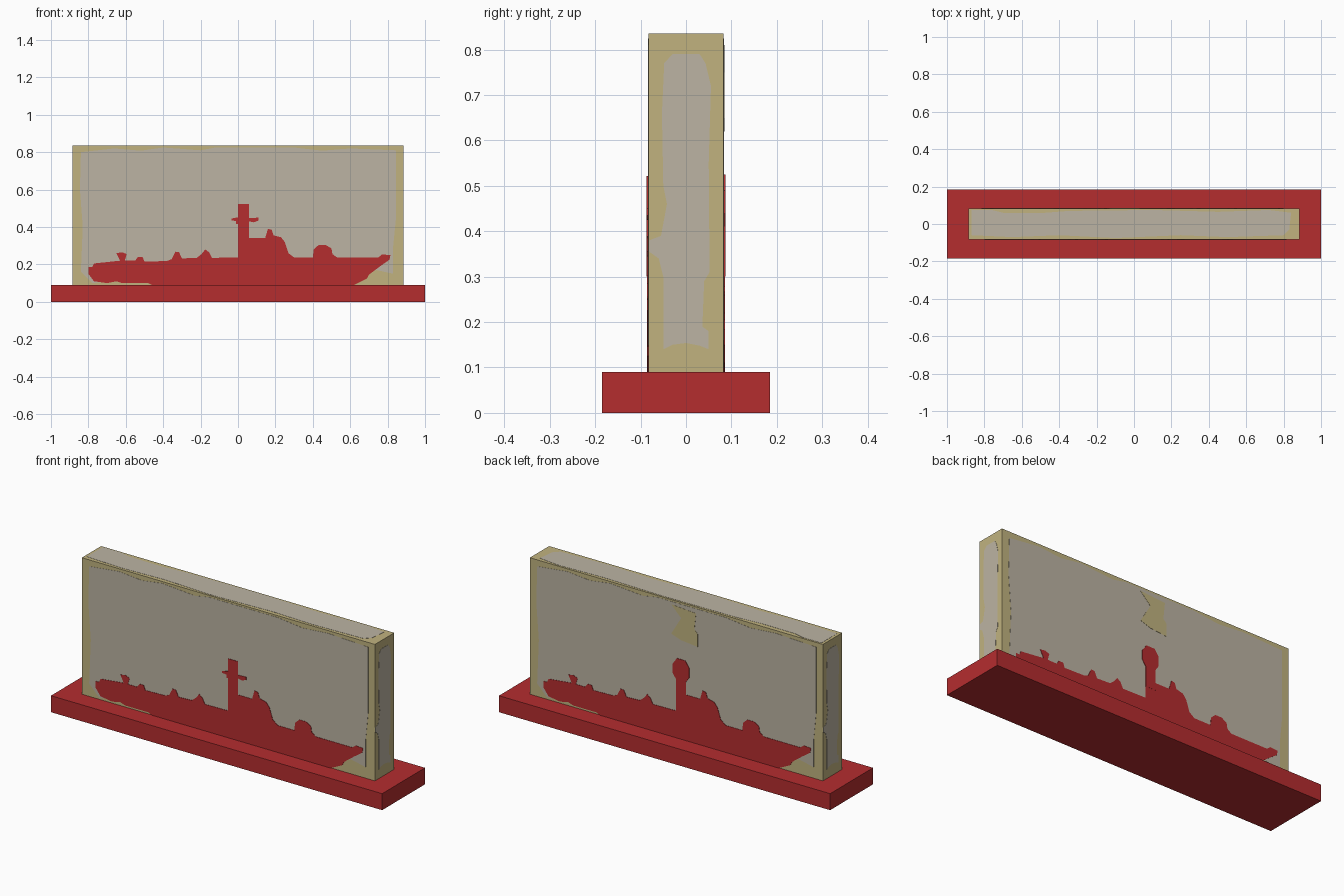
import bpy, bmesh, math
from mathutils import Matrix, Vector


def material(name, rgb):
    m = bpy.data.materials.new(name)
    m.diffuse_color = (*rgb, 1)
    return m


RED = material("red", (0.462, 0.026, 0.028))
TAN = material("tan", (0.533, 0.450, 0.213))
GREY = material("warm grey", (0.503, 0.456, 0.366))


def finish(name, bm, mat):
    bmesh.ops.recalc_face_normals(bm, faces=bm.faces[:])
    me = bpy.data.meshes.new(name)
    bm.to_mesh(me)
    bm.free()
    me.materials.append(mat)
    ob = bpy.data.objects.new(name, me)
    bpy.context.collection.objects.link(ob)
    return ob


def box(name, half_x, half_y, z0, z1, mat):
    bm = bmesh.new()
    bmesh.ops.create_cube(bm, size=1)
    for v in bm.verts:
        v.co = Vector((v.co.x * 2 * half_x, v.co.y * 2 * half_y,
                       z0 + (v.co.z + 0.5) * (z1 - z0)))
    return finish(name, bm, mat)


def plate(name, pts, mat, frame, lift):
    """Thin painted plate: outline in a face's own plane, sunk into the block."""
    bm = bmesh.new()
    face = bm.faces.new([bm.verts.new((u, v, lift)) for u, v in pts])
    ext = bmesh.ops.extrude_face_region(bm, geom=[face])["geom"]
    for g in ext:
        if isinstance(g, bmesh.types.BMVert):
            g.co.z -= lift + 0.002
    bmesh.ops.recalc_face_normals(bm, faces=bm.faces[:])
    bmesh.ops.triangulate(bm, faces=[f for f in bm.faces if len(f.verts) > 4])
    bm.transform(frame)
    return finish(name, bm, mat)


def side(angle, depth):
    """Frame of an upright block face: u across, v up, normal outward."""
    return (Matrix.Rotation(math.radians(angle), 4, 'Z')
            @ Matrix.Translation((0, -depth, 0))
            @ Matrix.Rotation(math.pi / 2, 4, 'X'))


HX, HY, Z0, Z1 = 0.885, 0.083, 0.09, 0.835
FRONT, BACK = side(0, HY), side(180, HY)
RIGHT, LEFT = side(90, HX), side(-90, HX)
TOP = Matrix.Translation((0, 0, Z1))

# Base and display block
box("base", 1.0, 0.185, 0, Z0, RED)
box("display_block", HX, HY, Z0, Z1, TAN)

# Grey fields on the block faces, leaving tan borders
field = [(-0.84, 0.16), (-0.78, 0.10), (-0.60, 0.12), (0.60, 0.12), (0.74, 0.17),
         (0.83, 0.15), (0.83, 0.30), (0.845, 0.45), (0.845, 0.81), (0.60, 0.82),
         (0.45, 0.808), (0.30, 0.825), (-0.12, 0.825), (-0.20, 0.81), (-0.40, 0.825),
         (-0.52, 0.808), (-0.66, 0.82), (-0.84, 0.80), (-0.845, 0.60), (-0.83, 0.40)]
end_field = [(-0.05, 0.14), (-0.03, 0.15), (0, 0.154), (0.03, 0.148), (0.05, 0.14),
             (0.05, 0.18), (0.036, 0.19), (0.04, 0.29), (0.052, 0.31), (0.05, 0.55),
             (0.055, 0.72), (0.043, 0.77), (0.03, 0.79), (-0.03, 0.79), (-0.048, 0.77),
             (-0.053, 0.66), (-0.05, 0.50), (-0.042, 0.46), (-0.055, 0.39), (-0.081, 0.38),
             (-0.081, 0.355), (-0.06, 0.34), (-0.05, 0.30)]
top_field = [(-0.87, -0.06), (-0.65, -0.07), (-0.40, -0.06), (-0.1, -0.075), (0.25, -0.06),
             (0.50, -0.07), (0.80, -0.06), (0.83, -0.03), (0.84, 0.06), (0.72, 0.075),
             (0.45, 0.065), (0.10, 0.075), (-0.35, 0.07), (-0.50, 0.058), (-0.70, 0.06),
             (-0.76, 0.075), (-0.87, 0.075)]
for name, pts, frame in (("front", field, FRONT), ("back", field, BACK),
                         ("right", end_field, RIGHT), ("left", end_field, LEFT),
                         ("top", top_field, TOP)):
    plate(name + "_grey_field", pts, GREY, frame, 0.001)

# Tan blotch high on the back face
plate("back_tan_patch", [(-0.03, 0.65), (0.03, 0.63), (0.13, 0.62), (0.13, 0.69),
                         (0.11, 0.71), (0.12, 0.80), (-0.03, 0.81), (0.03, 0.75)],
      TAN, BACK, 0.002)

# Ship silhouette (hull and deckhouses), painted on both broad faces
hull = [(-0.80, 0.15), (-0.77, 0.11), (-0.70, 0.10), (-0.65, 0.11), (-0.62, 0.10),
        (-0.48, 0.10), (-0.46, 0.09), (0.62, 0.09), (0.66, 0.11), (0.69, 0.125), (0.70, 0.145),
        (0.76, 0.19), (0.81, 0.225), (0.815, 0.25), (0.77, 0.253), (0.75, 0.237),
        (0.53, 0.237), (0.505, 0.255), (0.50, 0.285), (0.47, 0.303), (0.43, 0.303),
        (0.405, 0.28), (0.40, 0.237), (0.30, 0.237), (0.27, 0.26), (0.25, 0.32),
        (0.23, 0.345), (0.19, 0.355), (0.18, 0.385), (0.16, 0.39), (0.145, 0.34),
        (0.06, 0.34), (0.0, 0.34), (0.0, 0.237), (-0.14, 0.235), (-0.155, 0.265),
        (-0.175, 0.28), (-0.195, 0.255), (-0.22, 0.235), (-0.30, 0.232), (-0.315, 0.265),
        (-0.335, 0.268), (-0.355, 0.228), (-0.38, 0.218), (-0.50, 0.215), (-0.51, 0.24),
        (-0.535, 0.24), (-0.55, 0.22), (-0.605, 0.22), (-0.595, 0.255), (-0.62, 0.265),
        (-0.65, 0.26), (-0.63, 0.22), (-0.77, 0.205), (-0.78, 0.185), (-0.80, 0.185)]
front_mast = [(0.0, 0.30), (0.06, 0.30), (0.06, 0.43), (0.085, 0.425), (0.11, 0.435),
              (0.11, 0.45), (0.06, 0.448), (0.06, 0.522), (0.0, 0.522), (0.0, 0.452),
              (-0.035, 0.445), (-0.035, 0.435), (-0.01, 0.432), (-0.01, 0.415), (0.0, 0.415)]
back_mast = [(0.0, 0.30), (0.06, 0.30), (0.06, 0.41), (0.08, 0.44), (0.08, 0.49),
             (0.055, 0.525), (0.005, 0.525), (-0.02, 0.49), (-0.02, 0.44), (0.0, 0.41)]
for name, frame, mast in (("front", FRONT, front_mast), ("back", BACK, back_mast)):
    plate(name + "_ship_hull", hull, RED, frame, 0.003)
    plate(name + "_ship_mast", mast, RED, frame, 0.0035)
